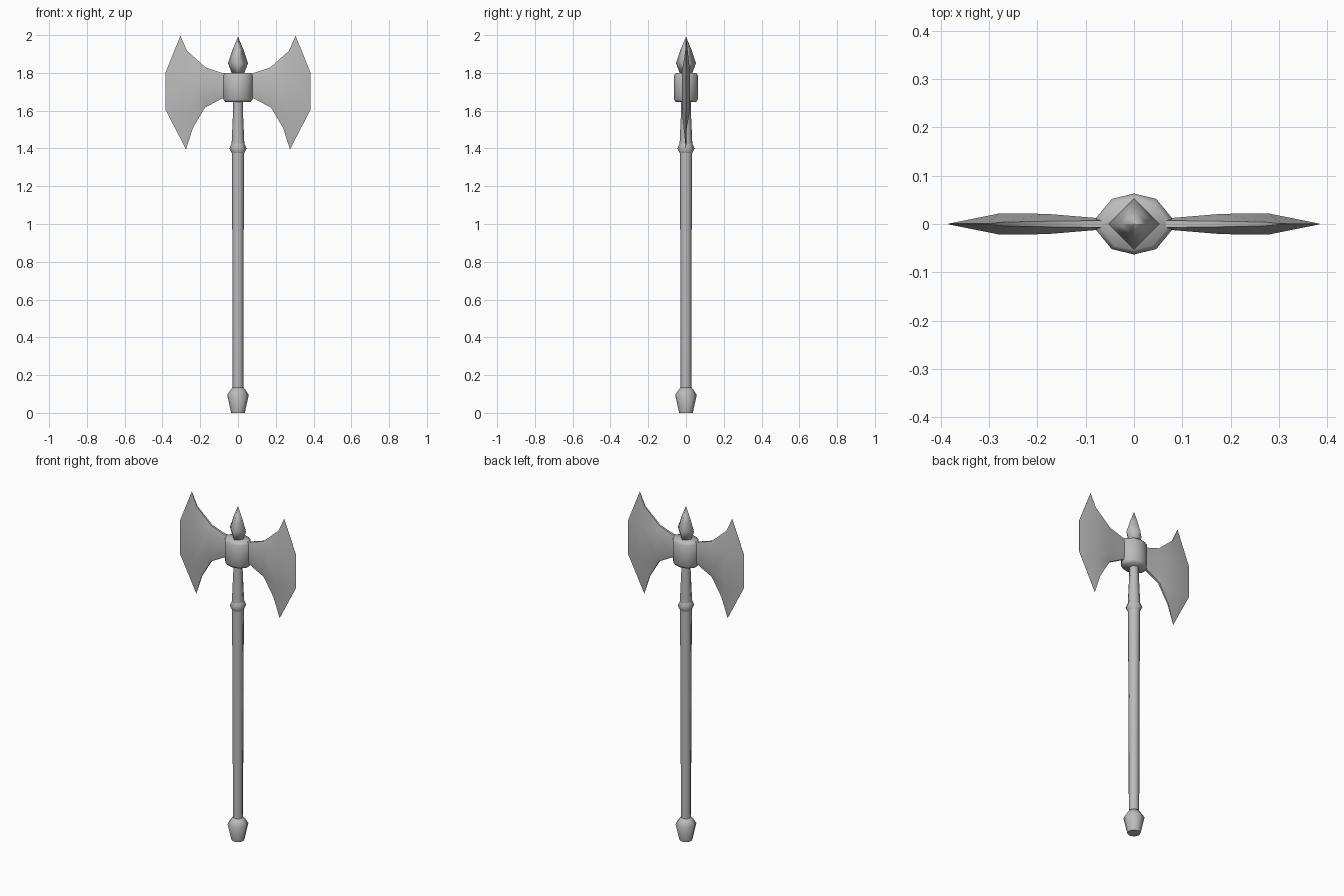
import bpy, bmesh, math

cube = bpy.data.objects.get("Cube")
if cube:
    bpy.data.objects.remove(cube, do_unlink=True)

steel = bpy.data.materials.new("grey steel")
steel.use_nodes = True
GREY = (0.5, 0.5, 0.5, 1)
steel.diffuse_color = GREY
steel.node_tree.nodes["Principled BSDF"].inputs["Base Color"].default_value = GREY


def finish(name, bm, angle):
    """Turn a bmesh into a smooth shaded object."""
    bmesh.ops.remove_doubles(bm, verts=bm.verts, dist=0.0005)
    bmesh.ops.recalc_face_normals(bm, faces=bm.faces)
    mesh = bpy.data.meshes.new(name)
    bm.to_mesh(mesh)
    bm.free()
    mesh.materials.append(steel)
    obj = bpy.data.objects.new(name, mesh)
    bpy.context.collection.objects.link(obj)
    bpy.ops.object.select_all(action='DESELECT')
    obj.select_set(True)
    bpy.context.view_layer.objects.active = obj
    bpy.ops.object.shade_smooth_by_angle(angle=math.radians(angle))


def loft(name, rings, angle=60, closed_ends=True):
    """Skin a list of equal sized point rings."""
    bm = bmesh.new()
    loops = [[bm.verts.new(p) for p in ring] for ring in rings]
    n = len(loops[0])
    for a, b in zip(loops, loops[1:]):
        for i in range(n):
            j = (i + 1) % n
            bm.faces.new((a[i], a[j], b[j], b[i]))
    if closed_ends:
        bm.faces.new(loops[0])
        bm.faces.new(loops[-1])
    finish(name, bm, angle)


def lathe(name, profile, sides, angle=60):
    """Profile is (radius, height) from bottom to top."""
    turns = [2 * math.pi * i / sides for i in range(sides)]
    loft(name, [[(r * math.cos(t), r * math.sin(t), z) for t in turns]
                for r, z in profile], angle)


# Handle parts
lathe("pommel", [(0.036, 0), (0.057, 0.095), (0.03, 0.135)], 8)
lathe("shaft", [(0.028, 0.12), (0.03, 0.9), (0.033, 1.39)], 8)
lathe("collar", [(0.033, 1.375), (0.045, 1.4), (0.034, 1.425)], 8)
lathe("neck", [(0.034, 1.42), (0.026, 1.6), (0.025, 1.66)], 8)
lathe("top_spike", [(0.03, 1.79), (0.053, 1.852), (0.028, 1.925), (0.001, 1.99)], 4, 100)

# Hub holding the blades, with chamfered top and bottom
quarter = [(0.078, 0.013), (0.046, 0.052), (0, 0.063)]
half = quarter + [(-x, y) for x, y in quarter[1::-1]]
outline = half + [(-x, -y) for x, y in half]
loft("hub", [[(x * s, y * s, z) for x, y in outline]
             for s, z in ((0.85, 1.645), (1, 1.66), (1, 1.785), (0.85, 1.8))])

# Blade columns: top rim, upper ridge, lower ridge, bottom rim (x, z),
# then half thickness at the ridge and at the rim
columns = [
    ((0.06, 1.8), (0.06, 1.77), (0.06, 1.69), (0.06, 1.665), 0.012, 0.007),
    ((0.085, 1.8), (0.085, 1.77), (0.085, 1.69), (0.085, 1.664), 0.013, 0.007),
    ((0.17, 1.828), (0.18, 1.785), (0.18, 1.66), (0.175, 1.616), 0.021, 0.006),
    ((0.27, 1.917), (0.278, 1.8), (0.275, 1.6), (0.238, 1.51), 0.022, 0.004),
    ((0.305, 1.997), (0.384, 1.8), (0.384, 1.605), (0.275, 1.395), 0.0006, 0.0006),
]
for side, label in ((1, "left"), (-1, "right")):
    rings = []
    for top, upper, lower, bottom, ridge, rim in columns:
        face = [(top, rim), (upper, ridge), (lower, ridge), (bottom, rim)]
        front = [(side * x, -y, z) for (x, z), y in face]
        back = [(side * x, y, z) for (x, z), y in reversed(face)]
        rings.append(front + back)
    loft(label + "_blade", rings)
